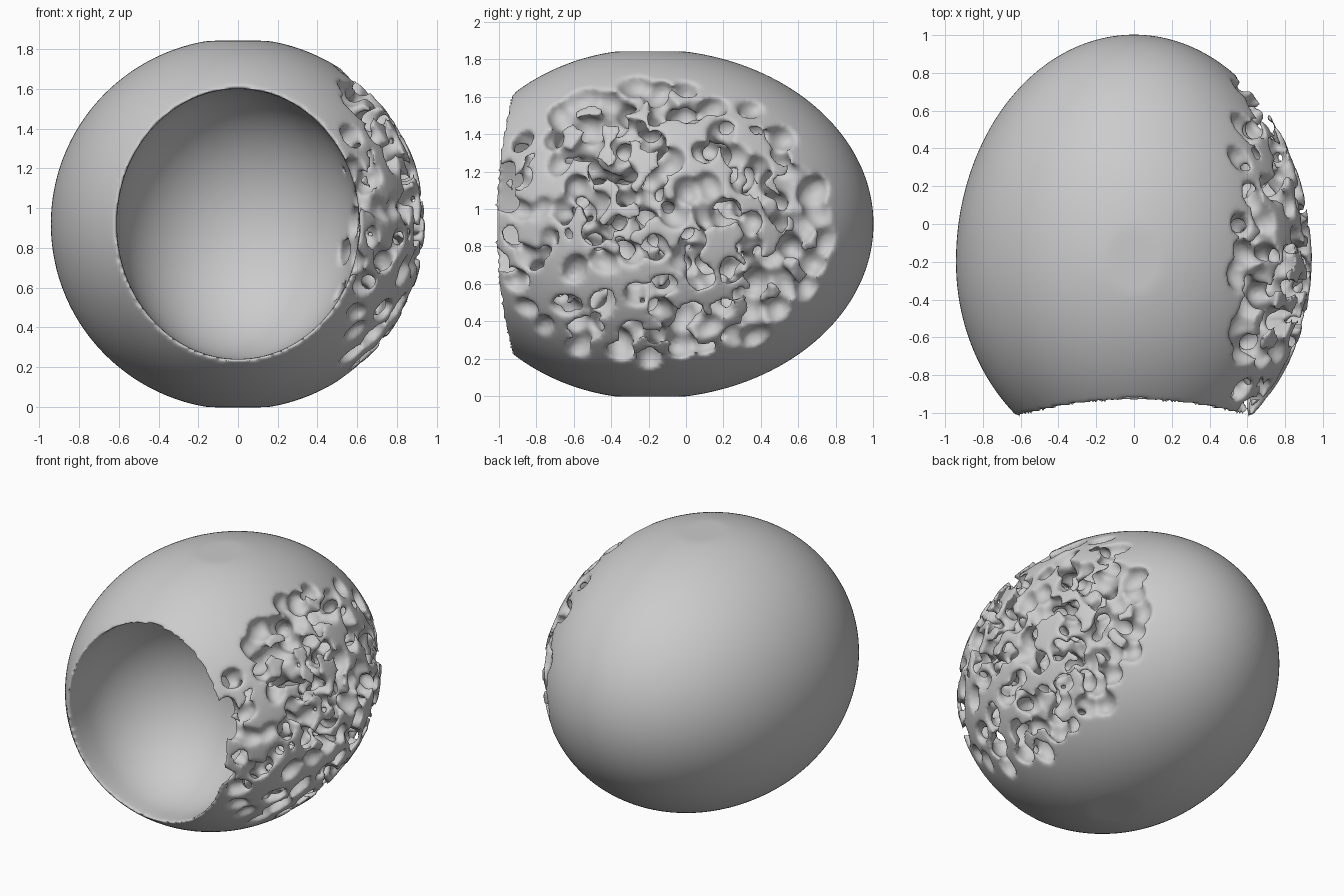
import bpy, bmesh, math, random
from mathutils import Vector

if "Cube" in bpy.data.objects:
    bpy.data.objects.remove(bpy.data.objects["Cube"])

random.seed(5)
CZ = 0.92          # height of the shell's axis


def add_object(name, bm, helper=False):
    mesh = bpy.data.meshes.new(name)
    bm.to_mesh(mesh)
    bm.free()
    ob = bpy.data.objects.new(name, mesh)
    bpy.context.collection.objects.link(ob)
    if helper:
        ob.hide_render = True
        ob.hide_viewport = True
    return ob


def unit_ball(level=5):
    bm = bmesh.new()
    bmesh.ops.create_icosphere(bm, subdivisions=level, radius=1)
    return bm


def subtract(ob, cutter, name):
    m = ob.modifiers.new(name, 'BOOLEAN')
    m.operation = 'DIFFERENCE'
    m.solver = 'MANIFOLD'
    m.object = cutter


# egg-shaped body, longer toward the back, slightly flat at top and bottom
bm = unit_ball(6)
for v in bm.verts:
    x, y, z = v.co
    v.co = (0.943 * x, -0.2 + y * (1.203 if y > 0 else 1.085),
            min(max(CZ + 0.935 * z, -0.003), 1.843))
shell = add_object("porous_shell", bm)

# bowl cavity: half ellipsoid running out to the front as a tube
bm = unit_ball(5)
for v in bm.verts:
    x, y, z = v.co
    if y < 0:
        r = max(math.hypot(x, z), 1e-6)
        k = min(1.0, r * 1.6) / r
        x, z, y = x * k, z * k, y * 0.8
    v.co = (0.61 * x, -0.82 + y * (0.6 if y > 0 else 1), CZ + 0.68 * z)
cavity = add_object("bowl_cutter", bm, True)

# pores scattered evenly through the right-hand wall
centres = []
for _ in range(30000):
    p = Vector((random.uniform(0.56, 0.95), random.uniform(-0.98, 0.8),
                random.uniform(0.15, 1.7)))
    y = p.y + 0.2
    e = (p.x / 0.94) ** 2 + (y / (1.2 if y > 0 else 1.07)) ** 2 + ((p.z - CZ) / 0.93) ** 2
    if e > 1.03:
        continue
    if all((p - q).length > 0.128 for q in centres):
        centres.append(p)

bm = bmesh.new()


def add_blob(p, radius, stretch):
    new = bmesh.ops.create_icosphere(bm, subdivisions=2, radius=radius)['verts']
    for v in new:
        v.co += stretch * (v.co.dot(stretch.normalized()) / radius) + p


for p in centres:
    d = Vector((random.uniform(-1, 1), random.uniform(-1, 1), random.uniform(-1, 1)))
    size = random.uniform(0.062, 0.08) * (0.85 if p.y < -0.7 else 1)   # finer near the thin rim
    add_blob(p, size, d.normalized() * 0.03)
pores = add_object("pore_cutter", bm, True)
m = pores.modifiers.new("union", 'REMESH')
m.mode = 'VOXEL'
m.voxel_size = 0.014

# carve, then melt the struts together into one smooth organic surface
subtract(shell, cavity, "bowl")
subtract(shell, pores, "pores")
m = shell.modifiers.new("fuse", 'REMESH')
m.mode = 'VOXEL'
m.voxel_size = 0.0155
m.use_smooth_shade = True
m = shell.modifiers.new("soften", 'SMOOTH')
m.factor = 0.5
m.iterations = 8
